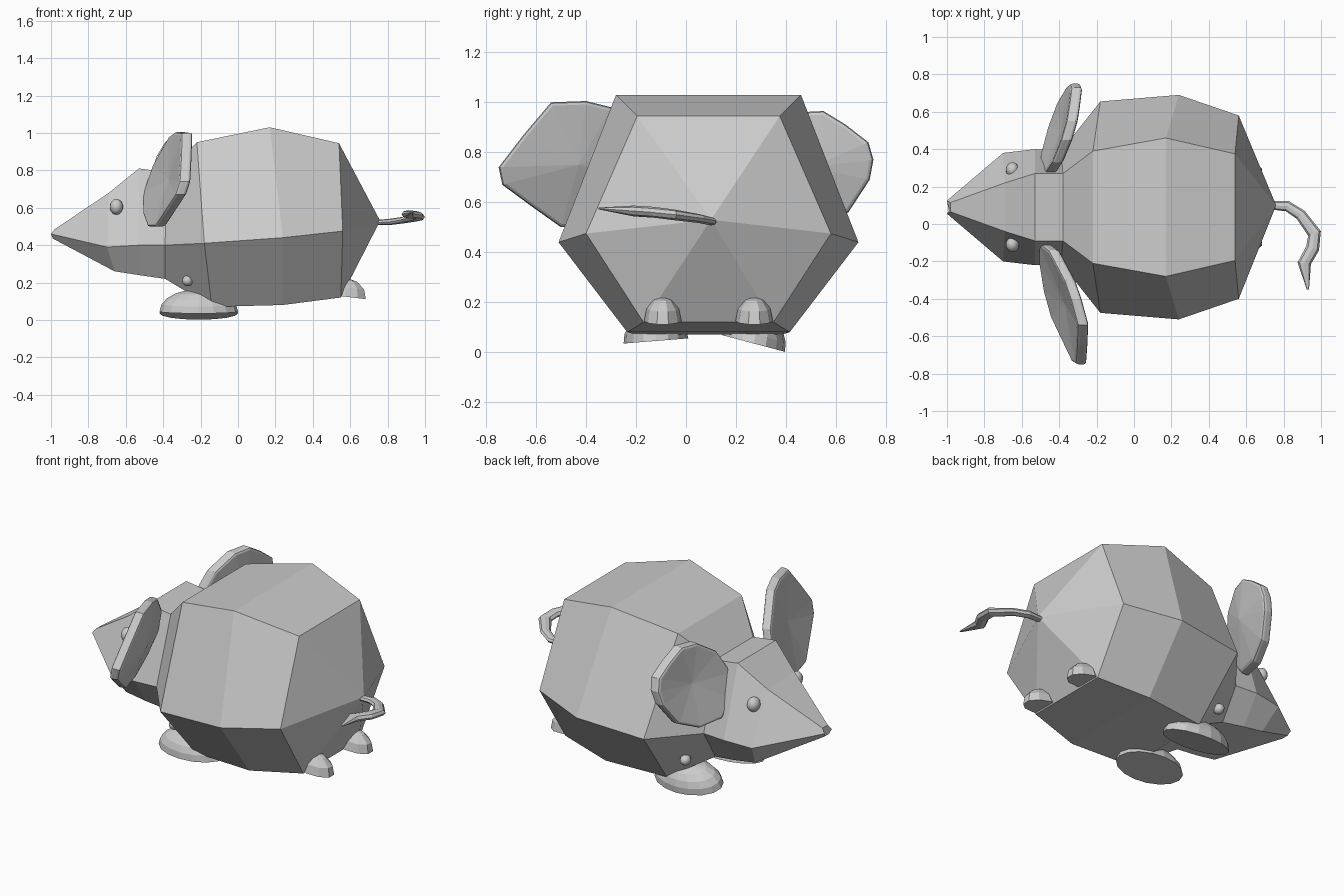
import bpy, bmesh, math

if "Cube" in bpy.data.objects:
    bpy.data.objects.remove(bpy.data.objects["Cube"])

CY = 0.09  # the body's own symmetry plane


def finish(name, bm):
    bmesh.ops.recalc_face_normals(bm, faces=bm.faces)
    me = bpy.data.meshes.new(name)
    bm.to_mesh(me)
    bm.free()
    ob = bpy.data.objects.new(name, me)
    bpy.context.collection.objects.link(ob)
    return ob


def hex_ring(bm, ring):
    # ring = (top, middle, bottom), each level (x, half width, z)
    t, m, b = ring
    pts = [(t, 1), (m, 1), (b, 1), (b, -1), (m, -1), (t, -1)]
    return [bm.verts.new((x, CY + s * w, z)) for (x, w, z), s in pts]


def hex_loft(name, rings, tip=None, cap=False):
    bm = bmesh.new()
    loops = [hex_ring(bm, r) for r in rings]
    for a, b in zip(loops, loops[1:]):
        for i in range(6):
            j = (i + 1) % 6
            bm.faces.new((a[i], a[j], b[j], b[i]))
    if tip:
        v = bm.verts.new(tip)
        for i in range(6):
            bm.faces.new((loops[-1][i], loops[-1][(i + 1) % 6], v))
    if cap:
        bm.faces.new(loops[-1])
    return finish(name, bm)


# body and head share the neck ring
neck = ((-0.38, 0.18, 0.79), (-0.39, 0.30, 0.40), (-0.39, 0.19, 0.22))
hex_loft("body", [
    neck,
    ((-0.22, 0.30, 0.95), (-0.18, 0.565, 0.41), (-0.14, 0.29, 0.07)),
    ((0.17, 0.37, 1.03), (0.24, 0.60, 0.44), (0.24, 0.325, 0.08)),
    ((0.54, 0.285, 0.945), (0.56, 0.49, 0.475), (0.55, 0.26, 0.12)),
], tip=(0.76, 0.10, 0.53))
hex_loft("head", [
    neck,
    ((-0.53, 0.18, 0.81), (-0.53, 0.31, 0.40), (-0.53, 0.20, 0.24)),
    ((-0.69, 0.13, 0.68), (-0.70, 0.29, 0.39), (-0.66, 0.20, 0.26)),
    ((-0.98, 0.025, 0.485), (-1.0, 0.035, 0.46), (-0.99, 0.02, 0.435)),
], cap=True)


# ears: thick leaning plates, hollow in front and bulging behind
def ear(name, outline, cx, cy, cz, sy, sz):
    bm = bmesh.new()

    def put(y, z, dx):
        return bm.verts.new((cx + sy * (y - cy) + sz * (z - cz) + dx, y, z))
    front = [put(y, z, -0.03) for y, z in outline]
    back = [put(y, z, 0.03) for y, z in outline]
    cf, cb = put(cy, cz, 0.0), put(cy, cz, 0.07)
    n = len(outline)
    for i in range(n):
        j = (i + 1) % n
        bm.faces.new((front[i], front[j], cf))
        bm.faces.new((back[j], back[i], cb))
        bm.faces.new((front[j], front[i], back[i], back[j]))
    ob = finish(name, bm)
    mod = ob.modifiers.new("soft_rim", "BEVEL")
    mod.width = 0.015
    mod.segments = 2
    mod.angle_limit = math.radians(50)


ear("ear_near", [(-0.30, 0.98), (-0.40, 1.005), (-0.54, 1.0), (-0.65, 0.87), (-0.75, 0.74),
                 (-0.735, 0.67), (-0.62, 0.585), (-0.50, 0.50), (-0.36, 0.50), (-0.20, 0.57),
                 (-0.10, 0.68), (-0.14, 0.83)], -0.37, -0.43, 0.75, -0.28, 0.27)
ear("ear_far", [(0.45, 0.96), (0.55, 0.965), (0.64, 0.91), (0.73, 0.84), (0.75, 0.77),
                (0.735, 0.69), (0.65, 0.56), (0.52, 0.50), (0.37, 0.51), (0.28, 0.60),
                (0.26, 0.74), (0.33, 0.88)], -0.39, 0.50, 0.74, 0.28, 0.2)


def ball(name, loc, size, rot=(0, 0, 0), flat_below=False, seg=16, rings=10):
    bm = bmesh.new()
    bmesh.ops.create_uvsphere(bm, u_segments=seg, v_segments=rings, radius=1)
    if flat_below:
        for v in bm.verts:
            v.co.z = max(v.co.z, 0)
        bmesh.ops.remove_doubles(bm, verts=bm.verts, dist=0.001)
    for v in bm.verts:
        v.co.x *= size[0]
        v.co.y *= size[1]
        v.co.z *= size[2]
    ob = finish(name, bm)
    ob.location = loc
    ob.rotation_euler = rot
    for p in ob.data.polygons:
        p.use_smooth = not flat_below
    return ob


# eyes and tiny hands on both sides
for side, s in (("near", -1), ("far", 1)):
    ball("eye_" + side, (-0.65, CY + s * 0.20, 0.605), (0.035, 0.04, 0.042))
    ball("hand_" + side, (-0.27, CY + s * 0.30, 0.21), (0.03, 0.035, 0.03), seg=10, rings=6)
    # hind feet: small domes poking out at the back
    ball("hind_foot_" + side, (0.57, CY + s * 0.183, 0.125), (0.12, 0.075, 0.10),
         (0, 0.12, 0), True, 10, 6)

# front feet: broad flat-soled domes
ball("front_foot_near", (-0.21, -0.12, 0.045), (0.21, 0.13, 0.12), (0.08, 0, 0), True)
ball("front_foot_far", (-0.21, 0.27, 0.035), (0.21, 0.13, 0.12), (-0.26, 0, 0), True)

# tail: flattened tapering ribbon along a bent path
path = [(0.73, 0.10, 0.022), (0.82, 0.095, 0.028), (0.89, 0.05, 0.03), (0.965, -0.05, 0.036),
        (0.955, -0.13, 0.036), (0.91, -0.21, 0.036), (0.93, -0.35, 0.006)]
heights = [0.52, 0.525, 0.535, 0.55, 0.56, 0.565, 0.575]
bm = bmesh.new()
loops = []
for i, (x, y, r) in enumerate(path):
    a, b = path[max(i - 1, 0)], path[min(i + 1, len(path) - 1)]
    ang = math.atan2(b[1] - a[1], b[0] - a[0])
    loop = []
    for k in range(8):
        t = k * math.pi / 4
        u, w = r * math.cos(t), 0.6 * r * math.sin(t)
        loop.append(bm.verts.new((x - u * math.sin(ang), y + u * math.cos(ang), heights[i] + w)))
    loops.append(loop)
for a, b in zip(loops, loops[1:]):
    for k in range(8):
        bm.faces.new((a[k], a[(k + 1) % 8], b[(k + 1) % 8], b[k]))
bm.faces.new(loops[0])
bm.faces.new(loops[-1])
finish("tail", bm)
